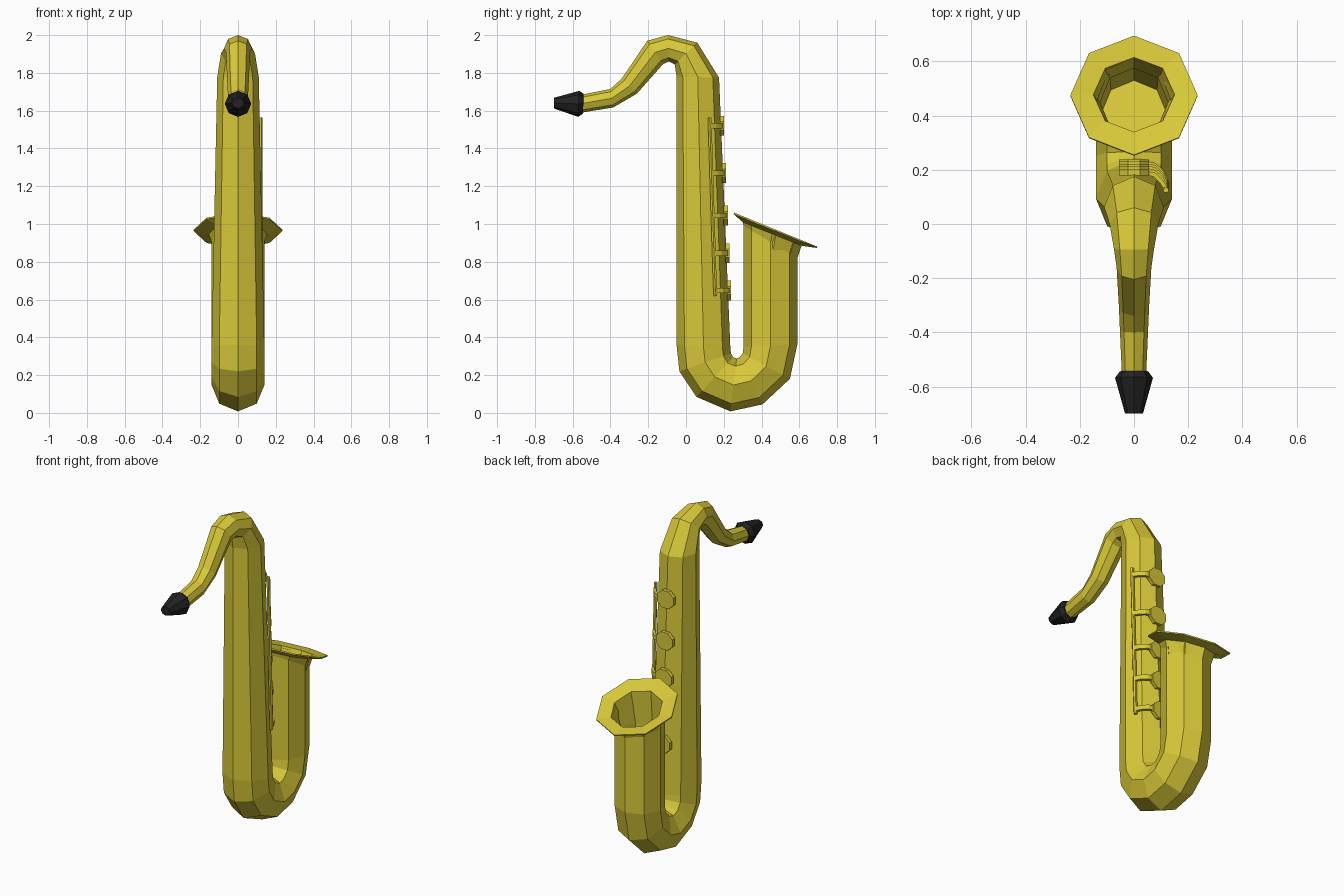
import bpy, bmesh, math
from mathutils import Vector


def material(name, rgb):
    m = bpy.data.materials.new(name)
    m.diffuse_color = (*rgb, 1)
    return m


brass = material("brass yellow", (0.69, 0.58, 0.04))
black = material("mouthpiece black", (0.016, 0.016, 0.017))


def finish(bm, name, mat):
    bmesh.ops.recalc_face_normals(bm, faces=bm.faces)
    me = bpy.data.meshes.new(name)
    bm.to_mesh(me)
    bm.free()
    me.materials.append(mat)
    ob = bpy.data.objects.new(name, me)
    bpy.context.collection.objects.link(ob)
    return ob


def skin(name, loops, mat):
    """Join closed loops of points into a capped skin."""
    bm = bmesh.new()
    rows = [[bm.verts.new(p) for p in loop] for loop in loops]
    n = len(rows[0])
    for a, b in zip(rows, rows[1:]):
        for i in range(n):
            j = (i + 1) % n
            bm.faces.new((a[i], a[j], b[j], b[i]))
    bm.faces.new(rows[0])
    bm.faces.new(rows[-1])
    return finish(bm, name, mat)


def octagon(py, pz, qy, qz, w):
    """Eight-sided section between two points on the centre plane, half width w."""
    p, q = Vector((0, py, pz)), Vector((0, qy, qz))
    c, r = (p + q) / 2, (p - q) / 2
    return [c + r * math.cos(k * math.pi / 4) + Vector((w * math.sin(k * math.pi / 4), 0, 0))
            for k in range(8)]


# Neck, body, bow and bell as one swept tube, folding back inside the bell
sections = [
    (-0.55, 1.685, -0.55, 1.59, 0.045),     # neck
    (-0.40, 1.715, -0.385, 1.617, 0.052),
    (-0.34, 1.77, -0.26, 1.69, 0.056),
    (-0.205, 1.97, -0.12, 1.848, 0.064),
    (-0.095, 2.0, -0.09, 1.86, 0.074),
    (0.06, 1.96, -0.06, 1.845, 0.09),
    (0.175, 1.775, -0.05, 1.78, 0.11),      # body
    (0.235, 0.34, -0.05, 0.36, 0.14),
    (0.238, 0.315, -0.035, 0.22, 0.14),     # bow
    (0.25, 0.295, 0.055, 0.085, 0.14),
    (0.268, 0.288, 0.235, 0.008, 0.14),
    (0.285, 0.295, 0.405, 0.045, 0.14),
    (0.30, 0.315, 0.55, 0.18, 0.14),
    (0.305, 0.35, 0.59, 0.365, 0.14),
    (0.305, 0.99, 0.59, 0.82, 0.14),        # bell
    (0.30, 1.01, 0.612, 0.885, 0.155),
    (0.252, 1.052, 0.693, 0.873, 0.235),
    (0.255, 1.06, 0.695, 0.88, 0.235),
    (0.34, 1.013, 0.615, 0.897, 0.15),      # inside of the bell
    (0.325, 0.80, 0.575, 0.80, 0.125),
    (0.325, 0.35, 0.575, 0.365, 0.125),
    (0.29, 0.27, 0.53, 0.20, 0.12),
]
skin("horn_tube", [octagon(*s) for s in sections], brass)

# Mouthpiece
skin("mouthpiece", [
    octagon(-0.542, 1.69, -0.545, 1.585, 0.052),
    octagon(-0.565, 1.705, -0.57, 1.567, 0.07),
    octagon(-0.70, 1.668, -0.70, 1.612, 0.033),
], black)

# Key rod along the side of the body
def rod_y(z):
    return 0.155 - (z - 0.62) * 0.03 / 0.945


skin("key_rod", [
    [(0.118 + 0.011 * math.cos(a), rod_y(z) + 0.011 * math.sin(a), z)
     for a in (k * math.pi / 3 for k in range(6))]
    for z in (0.62, 1.565)], brass)

# Key pads on the back of the body, each with a bent arm to the rod
for i, z in enumerate((1.52, 1.27, 1.045, 0.845, 0.648)):
    back = 0.175 + 0.06 * (1.775 - z) / 1.435
    skin(f"key_pad_{i + 1}", [
        [(0.06 * math.cos(a), y, z + 0.057 * math.sin(a))
         for a in ((k + 0.5) * math.pi / 4 for k in range(8))]
        for y in (back - 0.006, back + 0.016)], brass)
    path = [(0.04, back + 0.004), (0.075, back - 0.004), (0.102, back - 0.03), (0.12, rod_y(z))]
    loops = []
    for k, (x, y) in enumerate(path):
        a, b = Vector(path[max(k - 1, 0)]), Vector(path[min(k + 1, 3)])
        d = (b - a).normalized() * 0.008
        loops.append([(x - s * d.y, y + s * d.x, z + t)
                      for s, t in ((-1, -0.014), (1, -0.014), (1, 0.014), (-1, 0.014))])
    skin(f"key_arm_{i + 1}", loops, brass)
